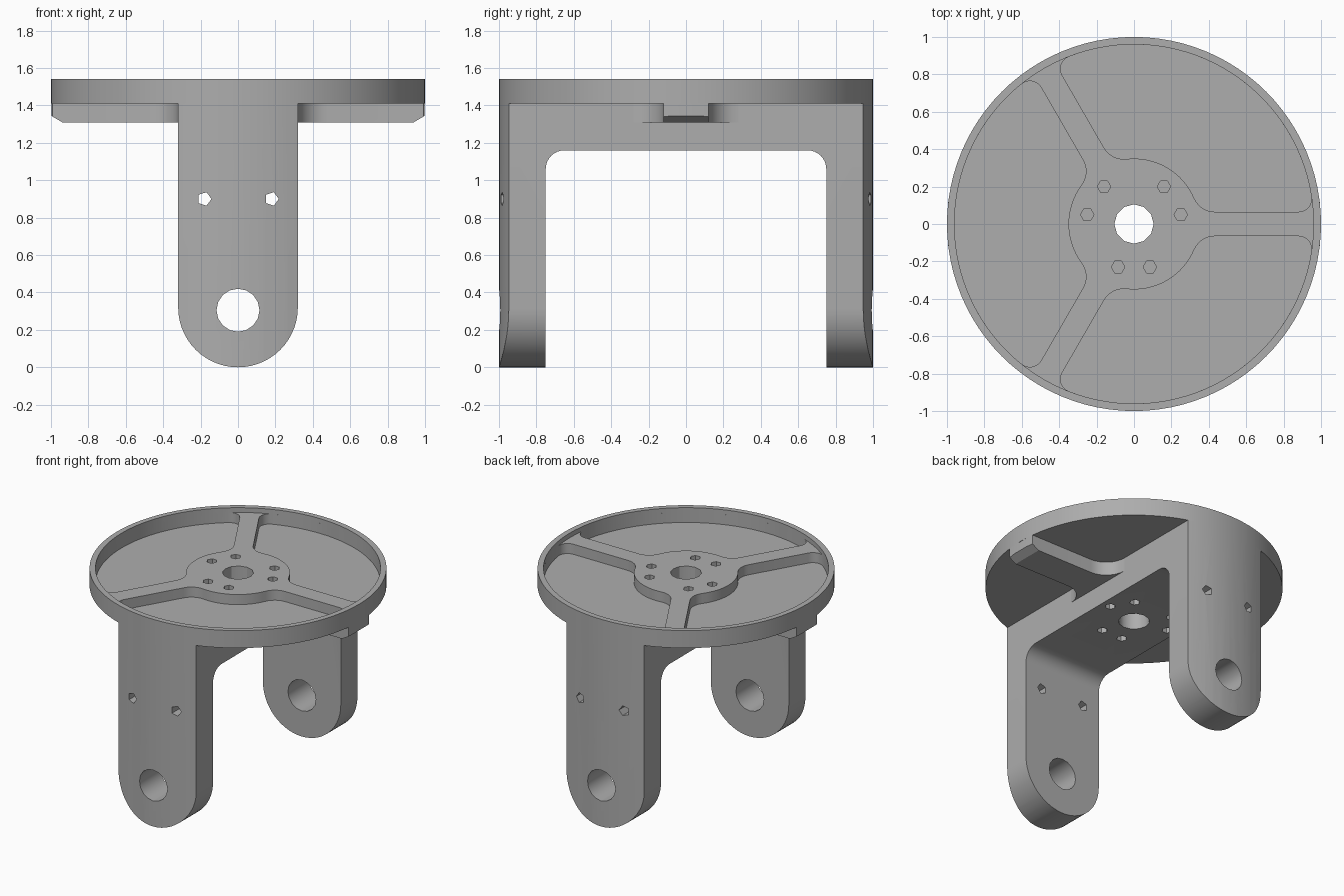
import bpy, bmesh
from math import sin, cos, pi, radians, atan2, sqrt

old = bpy.data.objects.get("Cube")
if old:
    bpy.data.objects.remove(old, do_unlink=True)

grey = bpy.data.materials.new("plain grey")
grey.use_nodes = True
COLOUR = (0.42, 0.42, 0.42, 1)
grey.diffuse_color = COLOUR
grey.node_tree.nodes["Principled BSDF"].inputs["Base Color"].default_value = COLOUR

AXES = {"x": lambda a, b, t: (t, a, b),
        "y": lambda a, b, t: (a, t, b),
        "z": lambda a, b, t: (a, b, t)}
helpers = []


def arc(cx, cy, r, start, end, n):
    """Points along an arc, angles in radians, both ends included."""
    steps = [start + (end - start) * i / n for i in range(n + 1)]
    return [(cx + r * cos(a), cy + r * sin(a)) for a in steps]


def circle(cx, cy, r, n):
    return arc(cx, cy, r, 0, 2 * pi, n)[:-1]


def prism(name, outline, axis, lo, hi, helper=False):
    """Extrude a closed outline along an axis."""
    bm = bmesh.new()
    ends = [[bm.verts.new(AXES[axis](a, b, t)) for a, b in outline] for t in (lo, hi)]
    n = len(outline)
    for ring in ends:
        bm.faces.new(ring)
    for i in range(n):
        j = (i + 1) % n
        bm.faces.new((ends[0][i], ends[0][j], ends[1][j], ends[1][i]))
    bmesh.ops.recalc_face_normals(bm, faces=bm.faces)
    mesh = bpy.data.meshes.new(name)
    bm.to_mesh(mesh)
    bm.free()
    mesh.materials.append(grey)
    obj = bpy.data.objects.new(name, mesh)
    bpy.context.collection.objects.link(obj)
    if helper:
        obj.hide_render = True
        helpers.append(obj)
    return obj


def cutter(outline, axis, lo, hi):
    return prism("cutter", outline, axis, lo, hi, True)


def combine(obj, operation, tools):
    for tool in tools:
        mod = obj.modifiers.new("cut", "BOOLEAN")
        mod.operation = operation
        mod.solver = "EXACT"
        mod.object = tool


UNDER, FLOOR, HUB, TOP = 1.41, 1.43, 1.505, 1.54
BEAM, RIB = 1.16, 1.31
HALF = 0.32

# Round top plate with a raised rim
top_plate = prism("top_plate", circle(0, 0, 1, 96), "z", UNDER, TOP)
recess = cutter(circle(0, 0, 0.96, 96), "z", HUB, 1.7)

# Rounded pocket outline between two spokes
spoke, hub_r, rim_r, q, r = 0.065, 0.35, 0.96, 0.12, 0.07
hx, hy = sqrt((hub_r + q) ** 2 - (spoke + q) ** 2), spoke + q
ox, oy = sqrt((rim_r - r) ** 2 - (spoke + r) ** 2), spoke + r
ha, oa, mid = atan2(hy, hx), atan2(oy, ox), pi / 3
half = (arc(0, 0, hub_r, mid, ha, 8)[:-1]
        + arc(hx, hy, q, ha + pi, 1.5 * pi, 6)
        + arc(ox, oy, r, -pi / 2, oa, 6)
        + arc(0, 0, rim_r, oa, mid, 16)[1:])
c, s = cos(2 * mid), sin(2 * mid)
other = [(c * x + s * y, s * x - c * y) for x, y in reversed(half)]
outline = half + other[1:-1]
pockets = []
for k in range(3):
    c, s = cos(k * 2 * mid), sin(k * 2 * mid)
    turned = [(c * x - s * y, s * x + c * y) for x, y in outline]
    pockets.append(cutter(turned, "z", FLOOR, 1.7))

# Centre bore and six blind screw holes
bore = cutter(circle(0, 0, 0.105, 12), "z", 1, 1.8)
upper, lower = [], []
for side in (-1, 1):
    for x, y in ((0.16, 0.2), (0.25, 0.05), (0.085, -0.23)):
        hole = circle(side * x, y, 0.036, 6)
        upper.append(cutter(hole, "z", 1.37, 1.7))
        lower.append(cutter(hole, "z", 1, 1.28))
combine(top_plate, "DIFFERENCE", [recess] + pockets + [bore] + upper)

# U-shaped bracket: cross beam and two legs
inner, fillet = 0.75, 0.1
bend = arc(inner - fillet, BEAM - fillet, fillet, 0, pi / 2, 8)
right_half = [(1.1, UNDER), (1.1, 0), (inner, 0)] + bend
u_shape = right_half + [(-y, z) for y, z in reversed(right_half)]
bracket = prism("bracket", u_shape, "x", -0.5, 0.5)
tab = arc(0, HALF, HALF, pi, 2 * pi, 28) + [(HALF, 1.6), (-HALF, 1.6)]
limits = [cutter(tab, "y", -1.3, 1.3),
          cutter(circle(0, 0, 1, 96), "z", -0.2, 1.7)]
combine(bracket, "INTERSECT", limits)

# Pivot and screw holes through both legs
leg_holes = [cutter(circle(0, 0.305, 0.115, 16), "y", -1.3, 1.3)]
for side in (-1, 1):
    leg_holes.append(cutter(circle(side * 0.18, 0.9, 0.038, 5), "y", -1.3, 1.3))
combine(bracket, "DIFFERENCE", leg_holes + [bore] + upper + lower)

# Side ribs under the plate, filleted into the beam and chamfered at the tips
rib_w, f = 0.12, 0.16
quarter = ([(0.998, 0.06), (0.993, rib_w)]
           + arc(HALF + f, rib_w + f, f, 1.5 * pi, pi, 8) + [(0.2, rib_w + f)])
tip = [(0.94, RIB), (1.0, 1.345), (1.0, UNDER)]
for name, side in (("left_rib", 1), ("right_rib", -1)):
    plan = quarter + [(x, -y) for x, y in reversed(quarter)]
    rib = prism(name, [(side * x, y) for x, y in plan], "z", 1.25, 1.5)
    profile = [(0.2, RIB)] + tip + [(0.2, UNDER)]
    combine(rib, "INTERSECT", [cutter([(side * x, z) for x, z in profile], "y", -0.5, 0.5)])

# Bake the cuts, drop the helpers and smooth the curved walls
parts = [o for o in bpy.context.collection.objects if o.type == "MESH" and o.modifiers]
bpy.context.view_layer.update()
graph = bpy.context.evaluated_depsgraph_get()
baked = [(o, bpy.data.meshes.new_from_object(o.evaluated_get(graph))) for o in parts]
for obj, mesh in baked:
    obj.modifiers.clear()
    obj.data = mesh
for tool in helpers:
    bpy.data.objects.remove(tool, do_unlink=True)
bpy.ops.object.select_all(action="DESELECT")
for obj in parts:
    obj.select_set(True)
bpy.context.view_layer.objects.active = parts[0]
bpy.ops.object.shade_smooth_by_angle(angle=radians(30))
